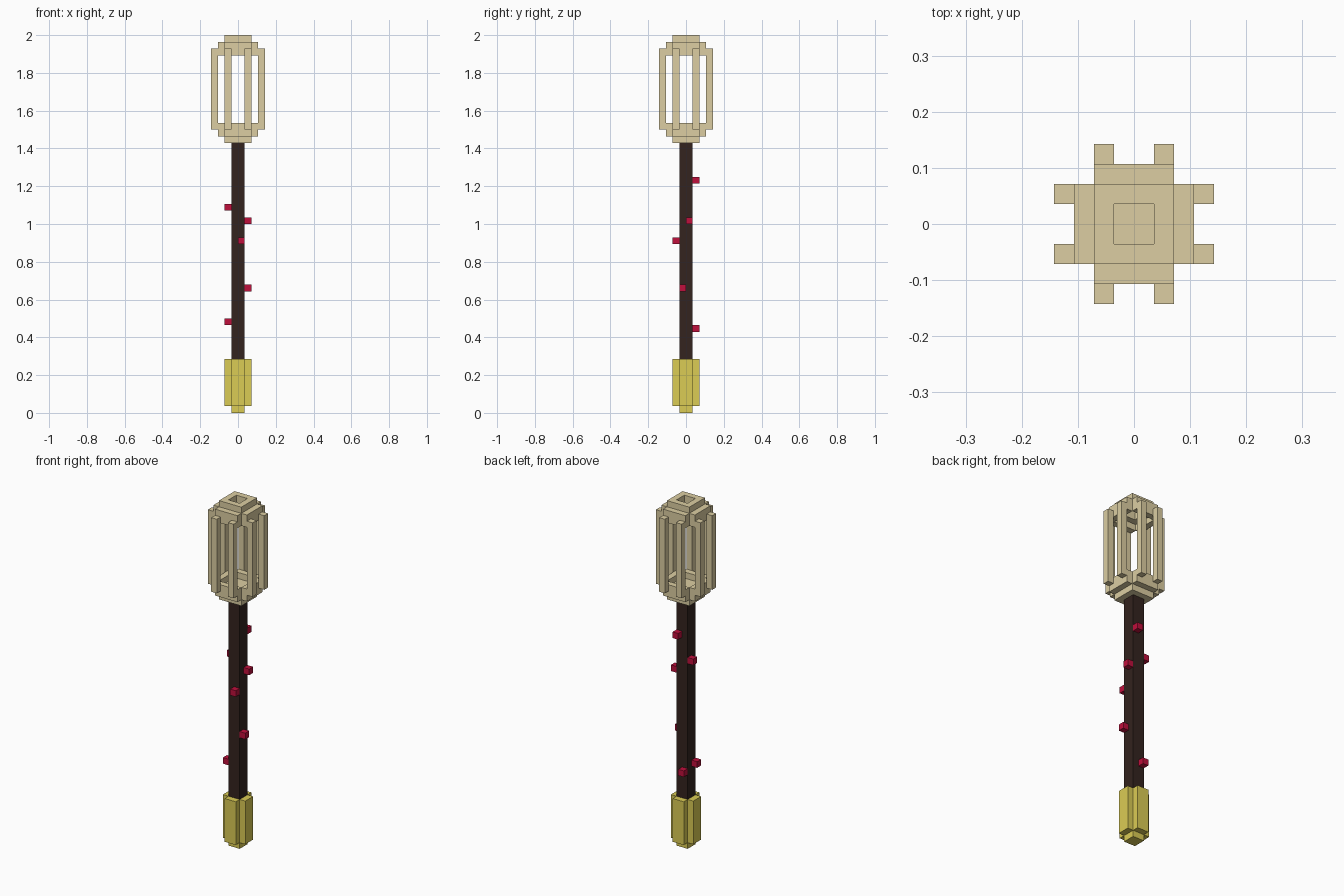
import bpy, bmesh

if "Cube" in bpy.data.objects:
    bpy.data.objects.remove(bpy.data.objects["Cube"])

U = 1 / 28  # one voxel; the staff is 56 voxels tall


def material(name, rgb):
    m = bpy.data.materials.new(name)
    lin = [c / 12.92 if c <= 0.04045 else ((c + 0.055) / 1.055) ** 2.4 for c in rgb]
    m.diffuse_color = (*lin, 1)
    m.use_nodes = True
    m.node_tree.nodes["Principled BSDF"].inputs["Base Color"].default_value = m.diffuse_color
    return m


def boxes(name, items, mat):
    """One object from boxes given as (x0, x1, y0, y1, z0, z1) in voxels."""
    bm = bmesh.new()
    for x0, x1, y0, y1, z0, z1 in items:
        for v in bmesh.ops.create_cube(bm, size=1)["verts"]:
            v.co.x = (x1 if v.co.x > 0 else x0) * U
            v.co.y = (y1 if v.co.y > 0 else y0) * U
            v.co.z = (z1 if v.co.z > 0 else z0) * U
    me = bpy.data.meshes.new(name)
    bm.to_mesh(me)
    bm.free()
    me.materials.append(mat)
    ob = bpy.data.objects.new(name, me)
    bpy.context.collection.objects.link(ob)
    return ob


def four_sides(x0, x1, y0, y1, z0, z1):
    """Repeat a box on the +y, -y, +x and -x sides."""
    return [(x0, x1, y0, y1, z0, z1), (-x1, -x0, -y1, -y0, z0, z1),
            (y0, y1, -x1, -x0, z0, z1), (-y1, -y0, x0, x1, z0, z1)]


wood = material("dark_wood", (0.20, 0.137, 0.118))
gold = material("gold", (0.86, 0.80, 0.333))
bone = material("pale_bone", (0.863, 0.808, 0.635))
red = material("red_gem", (0.75, 0.06, 0.235))

# Shaft
boxes("shaft", [(-1, 1, -1, 1, 8, 40)], wood)

# Grip: square core with a raised panel on each side
boxes("grip", [(-1, 1, -1, 1, 0, 8)] + four_sides(-1, 1, 1, 2, 1, 8), gold)

# Gem studs on the shaft
studs = [(0, 1, 34), (-2, 0, 30), (1, 0, 28), (0, -2, 25),
         (1, -1, 18), (-2, -1, 13), (-1, 1, 12)]
boxes("gem_studs", [(x, x + 1, y, y + 1, z, z + 1) for x, y, z in studs], red)

# Cage base plate and lower collar
boxes("cage_base", [(-2, 2, -2, 2, 40, 42)], bone)
boxes("cage_lower_collar", four_sides(-2, 2, 2, 3, 41, 43), bone)

# Cage bars, two per side
boxes("cage_bars", four_sides(-2, -1, 3, 4, 42, 54) + four_sides(1, 2, 3, 4, 42, 54), bone)

# Upper collar and open top ring
boxes("cage_upper_collar", four_sides(-2, 2, 2, 3, 53, 55), bone)
boxes("cage_top_ring", four_sides(-1, 2, 1, 2, 54, 56), bone)
